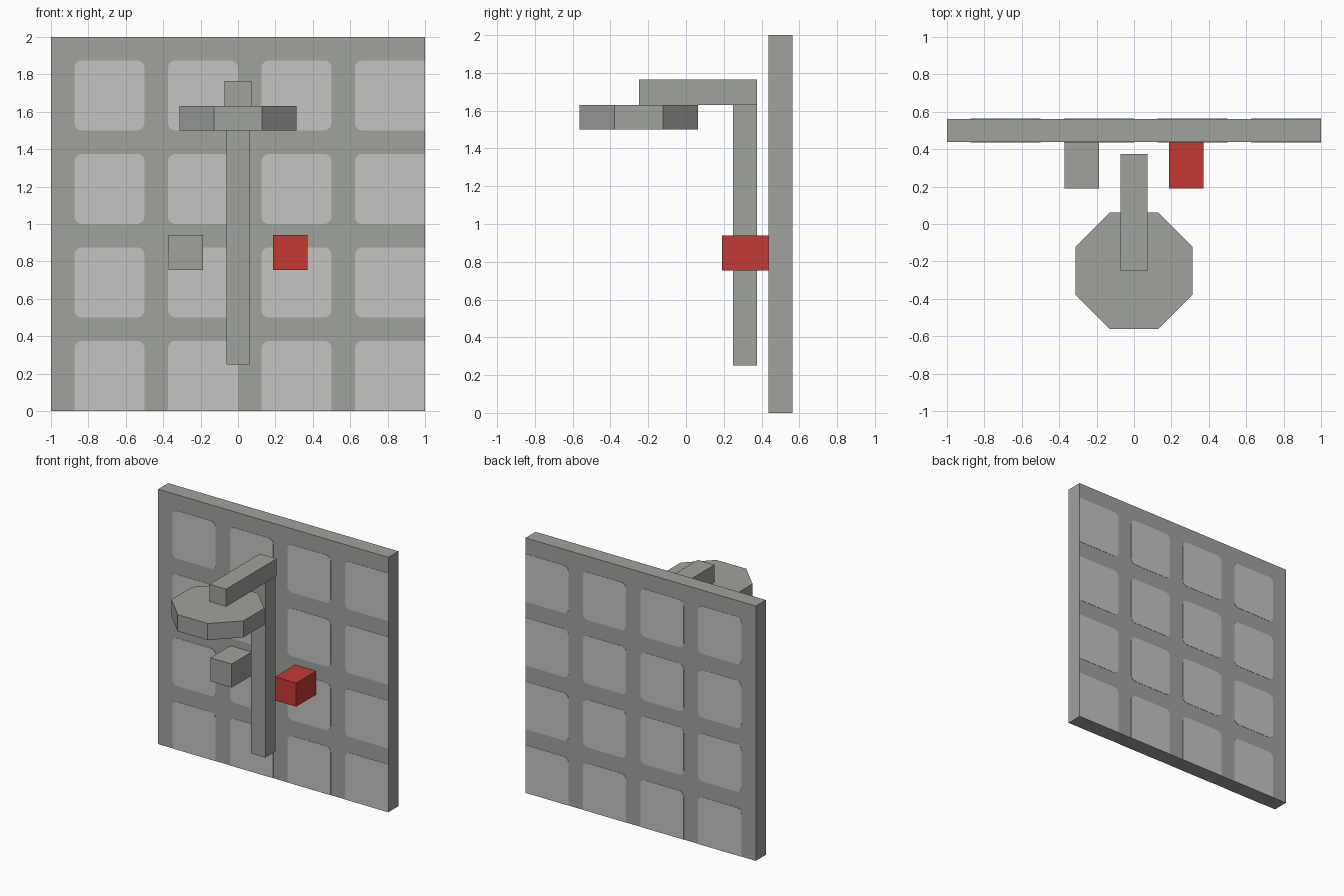
import bpy
import bmesh
import math
from mathutils import Matrix, Vector

if "Cube" in bpy.data.objects:
    bpy.data.objects.remove(bpy.data.objects["Cube"], do_unlink=True)


def material(name, rgb):
    mat = bpy.data.materials.new(name)
    mat.use_nodes = True
    color = (*rgb, 1.0)
    mat.diffuse_color = color
    mat.node_tree.nodes["Principled BSDF"].inputs["Base Color"].default_value = color
    return mat


GREY = material("stone grey", (0.35, 0.36, 0.34))
PALE = material("pale tile", (0.55, 0.55, 0.54))
RED = material("hot red", (0.55, 0.042, 0.034))


def finish(bm, name, mat):
    bmesh.ops.recalc_face_normals(bm, faces=bm.faces)
    mesh = bpy.data.meshes.new(name)
    bm.to_mesh(mesh)
    bm.free()
    mesh.materials.append(mat)
    obj = bpy.data.objects.new(name, mesh)
    bpy.context.collection.objects.link(obj)
    return obj


def add_box(bm, low, high):
    low, high = Vector(low), Vector(high)
    matrix = Matrix.Translation((low + high) / 2) @ Matrix.Diagonal((*(high - low), 1))
    return bmesh.ops.create_cube(bm, size=1, matrix=matrix)["verts"]


def box(name, low, high, mat=GREY):
    bm = bmesh.new()
    add_box(bm, low, high)
    return finish(bm, name, mat)


# Wall slab
WALL_FRONT, WALL_BACK = 0.4375, 0.5625
box("wall", (-1, WALL_FRONT, 0), (1, WALL_BACK, 2))

# Tiles on both wall faces: corners are rounded except where the slab edge cuts them
PITCH, GAP, PLATE = 0.5, 0.125, 0.002


def tile_grid(name, y_low, y_high):
    bm = bmesh.new()
    for col in range(4):
        for row in range(4):
            x, z = -1 + col * PITCH, row * PITCH
            verts = add_box(bm, (x + GAP, y_low, z), (x + PITCH, y_high, z + PITCH - GAP))
            edges = {e for v in verts for e in v.link_edges}
            corners = [e for e in edges
                       if abs(e.verts[0].co.y - e.verts[1].co.y) > PLATE / 2
                       and e.verts[0].co.x < 0.99 and e.verts[0].co.z > 0.01]
            if corners:
                bmesh.ops.bevel(bm, geom=corners, offset=0.04, segments=4,
                                profile=0.5, affect='EDGES')
    return finish(bm, name, PALE)


tile_grid("front_tiles", WALL_FRONT - PLATE, WALL_FRONT)
tile_grid("back_tiles", WALL_BACK, WALL_BACK + PLATE)

# Riser pipe and overhead arm
box("riser_pipe", (-0.0625, 0.25, 0.25), (0.0625, 0.375, 1.63))
box("overhead_arm", (-0.0725, -0.25, 1.63), (0.0725, 0.375, 1.765))

# Octagonal spray head
bm = bmesh.new()
bmesh.ops.create_cone(bm, cap_ends=True, segments=8, depth=0.13,
                      radius1=0.3125 / math.cos(math.pi / 8),
                      radius2=0.3125 / math.cos(math.pi / 8),
                      matrix=Matrix.Translation((0, -0.25, 1.565))
                      @ Matrix.Rotation(math.pi / 8, 4, 'Z'))
finish(bm, "spray_head", GREY)

# Tap knobs
for name, x, mat in (("cold_knob", -0.28, GREY), ("hot_knob", 0.28, RED)):
    box(name, (x - 0.0925, 0.19, 0.755), (x + 0.0925, WALL_FRONT, 0.94), mat)
